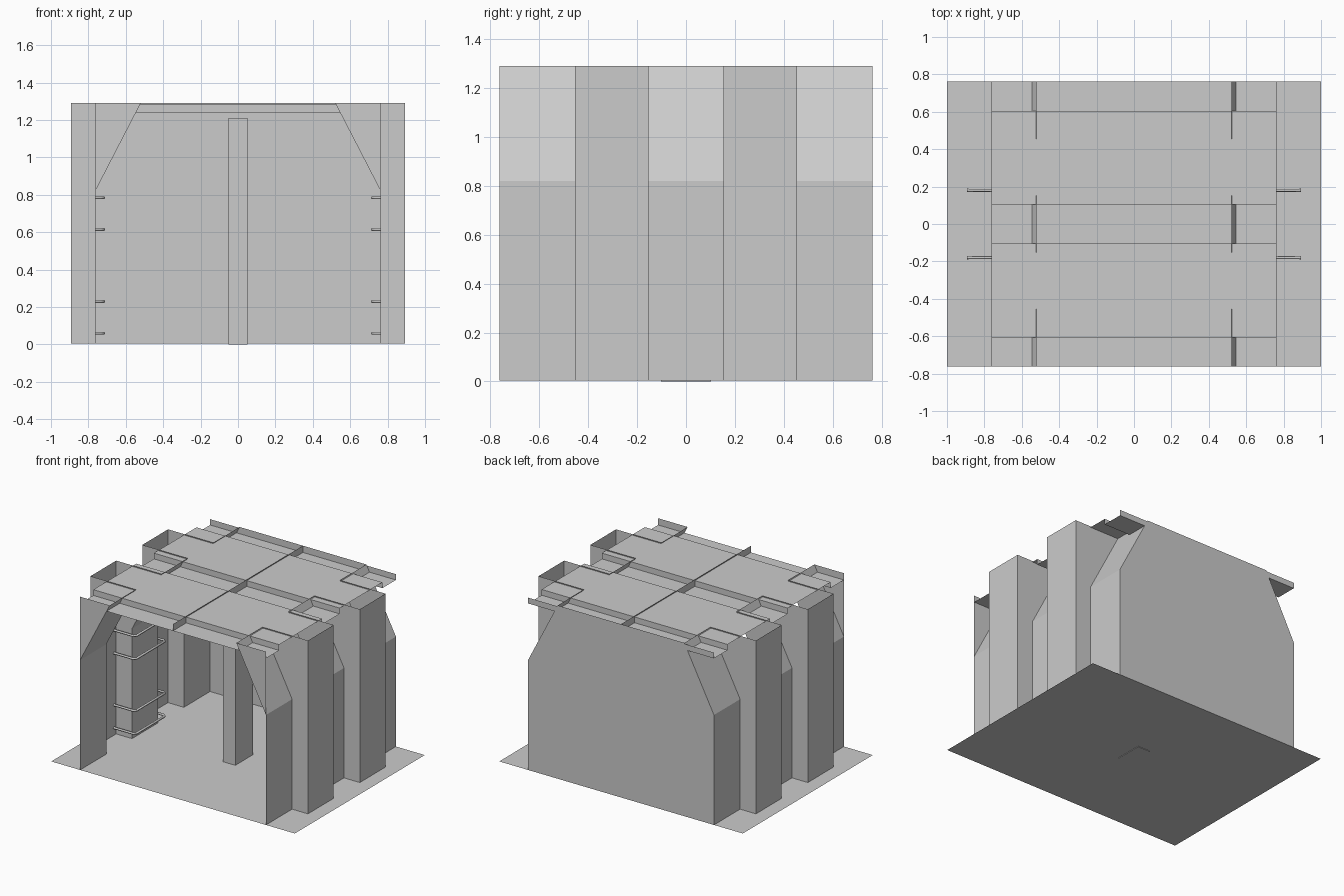
import bpy, bmesh

if "Cube" in bpy.data.objects:
    bpy.data.objects.remove(bpy.data.objects["Cube"])

W, D, OUT, TOP_X = 0.763, 0.762, 0.893, 0.52   # wall x, half depth, recess x, ceiling-line x
KNEE, TOP, HIGH, LOW = 0.82, 1.29, 1.283, 1.24  # heights


def surface(name, polys):
    """One object from a few flat polygons."""
    bm = bmesh.new()
    for p in polys:
        bm.faces.new([bm.verts.new(c) for c in p])
    bmesh.ops.remove_doubles(bm, verts=bm.verts, dist=1e-5)
    me = bpy.data.meshes.new(name)
    bm.to_mesh(me)
    bm.free()
    ob = bpy.data.objects.new(name, me)
    bpy.context.collection.objects.link(ob)
    return ob


def strip(profile, a, b, make):
    """Extrude an open profile between two positions."""
    return [[make(p, a), make(q, a), make(q, b), make(p, b)]
            for p, q in zip(profile, profile[1:])]


# floor
surface("floor", [[(-1, -D, .004), (1, -D, .004), (1, D, .004), (-1, D, .004)]])

# back wall with sloped shoulders
half = [(W, .004), (W, KNEE), (TOP_X, TOP)]
outline = half + [(-x, z) for x, z in reversed(half)]
surface("back_wall", [[(x, D, z) for x, z in outline]])

# side walls: alternating sloped bays and deep straight recesses
ys = [-D, -.455, -.153, .153, .455, D]
for s, side in ((1, "right"), (-1, "left")):
    xz = lambda p, y: (s * p[0], y, p[1])
    bays, recesses = [], []
    for i, (a, b) in enumerate(zip(ys, ys[1:])):
        if i % 2 == 0:
            bays += strip(half, a, b, xz)
        else:
            recesses += strip([(OUT, .004), (OUT, TOP)], a, b, xz)
    for y in ys[1:-1]:
        recesses.append([xz(p, y) for p in half + [(W, TOP)]])
        recesses.append([xz(p, y) for p in
                         [(W, .004), (OUT, .004), (OUT, TOP), (W, TOP), (W, KNEE)]])
    # triangular filler over the front shoulder
    bays.append([xz(p, -D) for p in [(W, KNEE), (W, TOP), (TOP_X, TOP)]])
    surface(side + "_wall_bays", bays)
    surface(side + "_wall_recesses", recesses)

# stepped ceiling, low strips at the ends and the middle
steps = [(-D, LOW), (-.607, LOW), (-.607, HIGH), (-.103, HIGH), (-.103, LOW),
         (.103, LOW), (.103, HIGH), (.603, HIGH), (.603, LOW), (D, LOW), (D, HIGH)]
surface("ceiling", strip(steps, -W, W, lambda p, x: (x, p[0], p[1])))

# thin rib along the ceiling centre
surface("ceiling_rib", [[(0, -D, LOW), (0, D, LOW), (0, D, TOP), (0, -D, TOP)]])

# central pillar
bpy.ops.mesh.primitive_cube_add(size=1, location=(0, 0, .605))
pillar = bpy.context.object
pillar.name = "centre_pillar"
pillar.scale = (.1, .206, 1.21)

# pipes bent around the middle bay of each side
path = [(OUT, -.18), (.735, -.18), (.718, -.163),
        (.718, .163), (.735, .18), (OUT, .18)]
for s, side in ((1, "right"), (-1, "left")):
    cu = bpy.data.curves.new(side + "_pipes", 'CURVE')
    cu.dimensions = '3D'
    cu.bevel_depth = .0085
    cu.bevel_resolution = 1
    for z in (.06, .23, .615, .785):
        sp = cu.splines.new('POLY')
        sp.points.add(len(path) - 1)
        for pt, (x, y) in zip(sp.points, path):
            pt.co = (s * x, y, z, 1)
    bpy.context.collection.objects.link(bpy.data.objects.new(side + "_pipes", cu))
